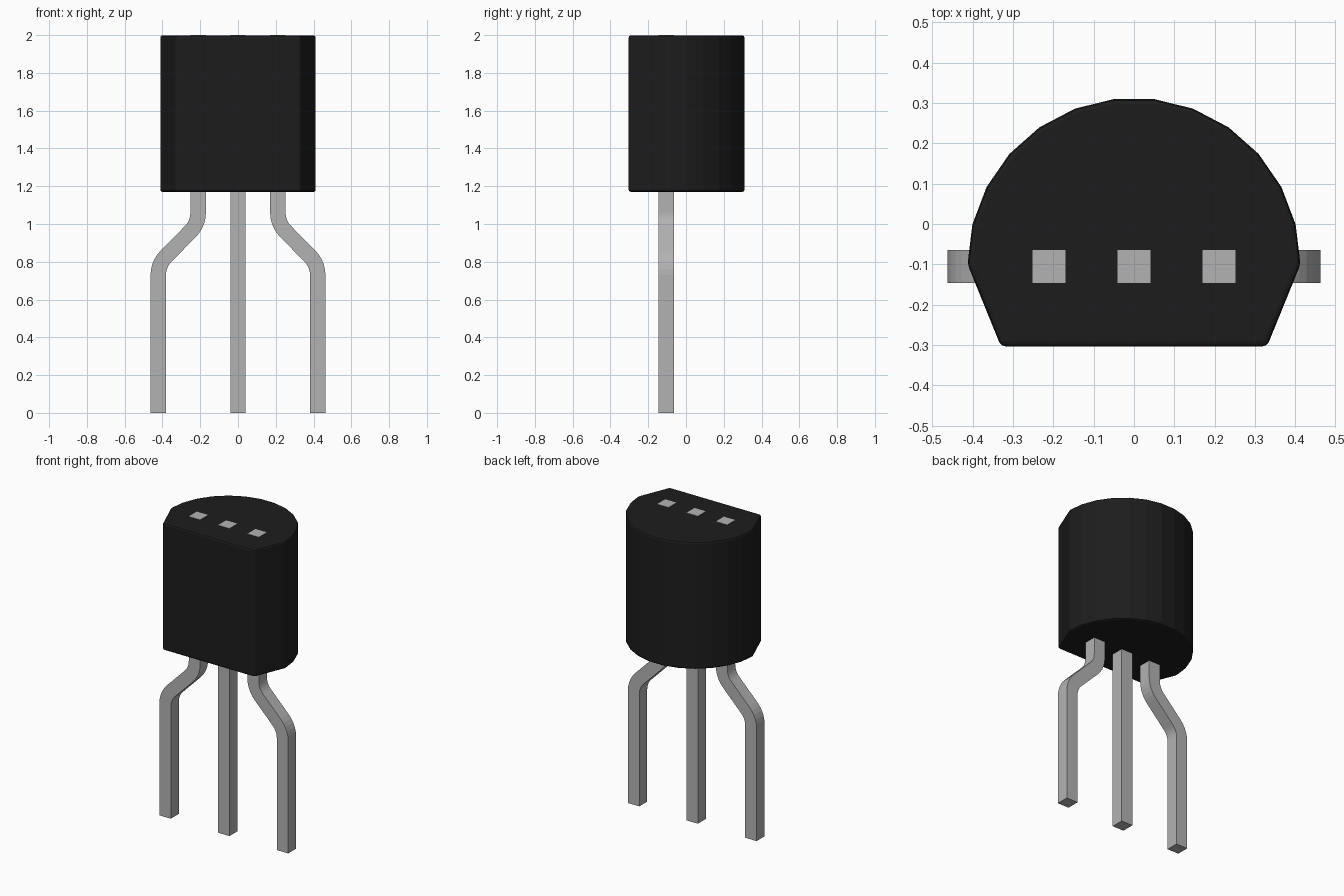
import bpy, bmesh
from math import sin, cos, radians, pi

if "Cube" in bpy.data.objects:
    bpy.data.objects.remove(bpy.data.objects["Cube"])

Y = -0.105       # lead row depth
HALF = 0.041     # half lead thickness


def make_object(name, bm, colour=None):
    bmesh.ops.recalc_face_normals(bm, faces=bm.faces)
    mesh = bpy.data.meshes.new(name)
    bm.to_mesh(mesh)
    bm.free()
    obj = bpy.data.objects.new(name, mesh)
    bpy.context.collection.objects.link(obj)
    if colour:
        mat = bpy.data.materials.new(name + "_material")
        mat.diffuse_color = colour
        mat.use_nodes = True
        mat.node_tree.nodes["Principled BSDF"].inputs["Base Color"].default_value = mat.diffuse_color
        mesh.materials.append(mat)
    return obj


def make_lead(name, stations):
    # Square section swept along (x, z, tilt) stations
    bm = bmesh.new()
    rings = []
    for x, z, a in stations:
        dx, dz = HALF * cos(a), -HALF * sin(a)
        rings.append([bm.verts.new((x + s * dx, Y + t * HALF, z + s * dz))
                      for s, t in ((-1, -1), (1, -1), (1, 1), (-1, 1))])
    for r0, r1 in zip(rings, rings[1:]):
        for i in range(4):
            j = (i + 1) % 4
            bm.faces.new((r0[i], r0[j], r1[j], r1[i]))
    bm.faces.new(rings[0])
    bm.faces.new(rings[-1])
    return make_object(name, bm, (0.45, 0.45, 0.45, 1))


# Moulded body: 13-sided arc at the back, tapered sides to a flat front
R, STEPS = 0.413, 13
profile = [(R * cos(pi * i / STEPS), -0.1 + R * sin(pi * i / STEPS))
           for i in range(STEPS + 1)]
profile += [(-0.33, -0.304), (0.33, -0.304)]
bm = bmesh.new()
base = bm.faces.new([bm.verts.new((x, y, 1.17)) for x, y in profile])
top = bmesh.ops.extrude_face_region(bm, geom=[base])["geom"]
bmesh.ops.translate(bm, vec=(0, 0, 0.828),
                    verts=[v for v in top if isinstance(v, bmesh.types.BMVert)])
body = make_object("body", bm, (0.012, 0.012, 0.012, 1))
bevel = body.modifiers.new("soft_edges", 'BEVEL')
bevel.width = 0.012
bevel.segments = 2
bevel.limit_method = 'ANGLE'
bevel.angle_limit = radians(20)

# Straight centre lead, running through to the top face
make_lead("centre_lead", [(0, 0, 0), (0, 2, 0)])

# Outer leads: two 45 degree bends, mirrored left and right
X0, X1, Z0, Z1, BEND, SEG = 0.422, 0.211, 0.73, 1.06, 0.142, 5
for side, name in ((-1, "left_lead"), (1, "right_lead")):
    path = [(side * X0, 0, 0)]
    for i in range(SEG + 1):
        a = radians(45) * i / SEG
        path.append((side * (X0 - BEND * (1 - cos(a))), Z0 + BEND * sin(a), -side * a))
    for i in range(SEG, -1, -1):
        a = radians(45) * i / SEG
        path.append((side * (X1 + BEND * (1 - cos(a))), Z1 - BEND * sin(a), -side * a))
    path.append((side * X1, 2, 0))
    make_lead(name, path)
